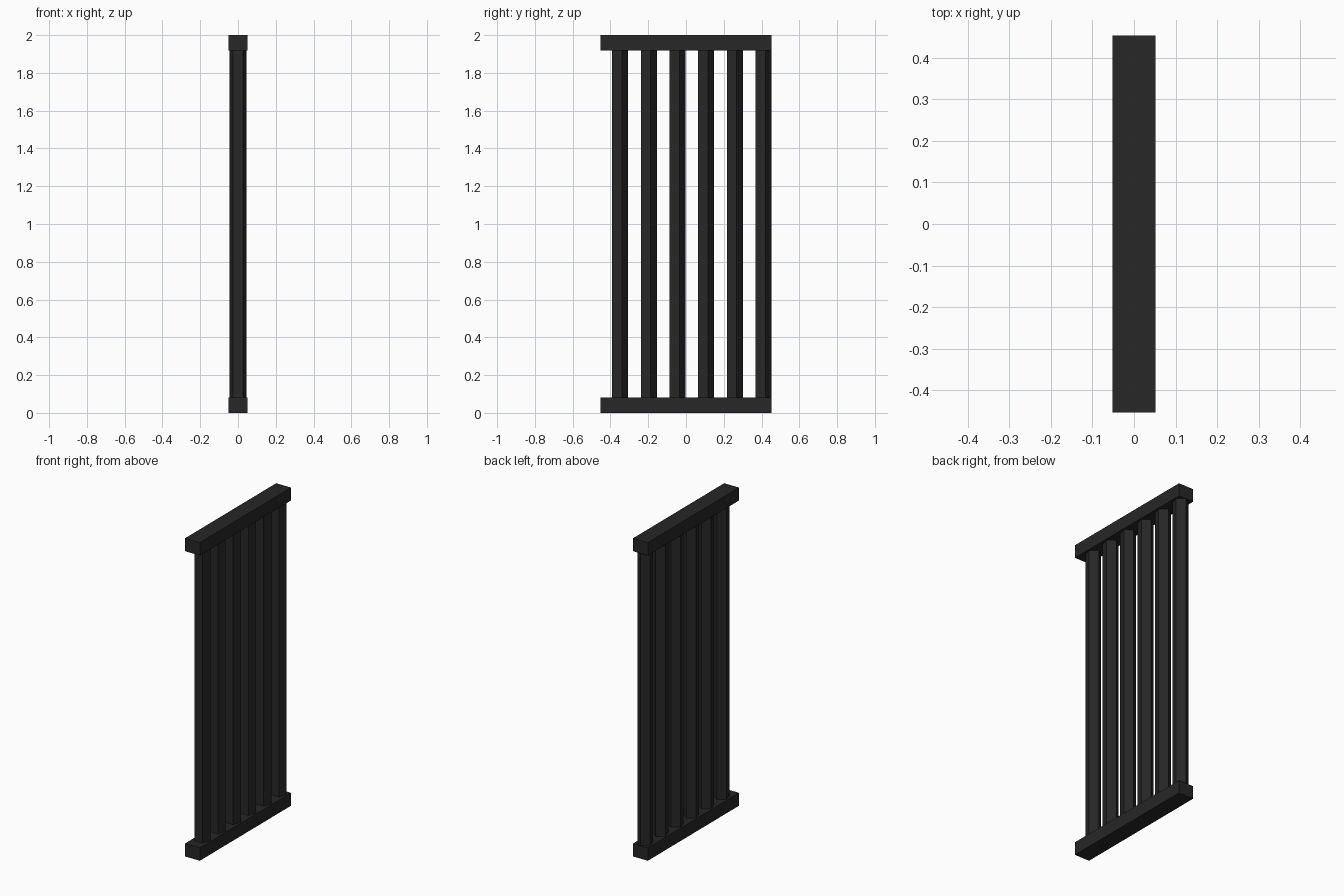
import bpy

if "Cube" in bpy.data.objects:
    bpy.data.objects.remove(bpy.data.objects["Cube"])

HALF_LEN, WIDTH, RAIL_H = 0.453, 0.103, 0.081
HEIGHT, BAR_R, BARS = 2.0, 0.047, 6
FIRST_Y, PITCH = -0.353, 0.1517

iron = bpy.data.materials.new("dark_iron")
iron.diffuse_color = (0.02, 0.02, 0.02, 1)
iron.use_nodes = True
iron.node_tree.nodes["Principled BSDF"].inputs["Base Color"].default_value = iron.diffuse_color


def finish(name):
    ob = bpy.context.object
    ob.name = name
    ob.data.materials.append(iron)
    return ob


# Top and bottom rails
for name, z in (("bottom_rail", RAIL_H / 2), ("top_rail", HEIGHT - RAIL_H / 2)):
    bpy.ops.mesh.primitive_cube_add(size=1, location=(0, 0, z))
    rail = finish(name)
    rail.scale = (WIDTH, 2 * HALF_LEN, RAIL_H)
    bpy.ops.object.transform_apply(location=False, rotation=False, scale=True)

# Five-sided upright bars, one corner pointing +y, set slightly into the rails
for i in range(BARS):
    bpy.ops.mesh.primitive_cylinder_add(
        vertices=5, radius=BAR_R, depth=HEIGHT - 2 * RAIL_H + 0.02,
        location=(0, FIRST_Y + i * PITCH, HEIGHT / 2))
    finish(f"upright_bar_{i + 1}")
